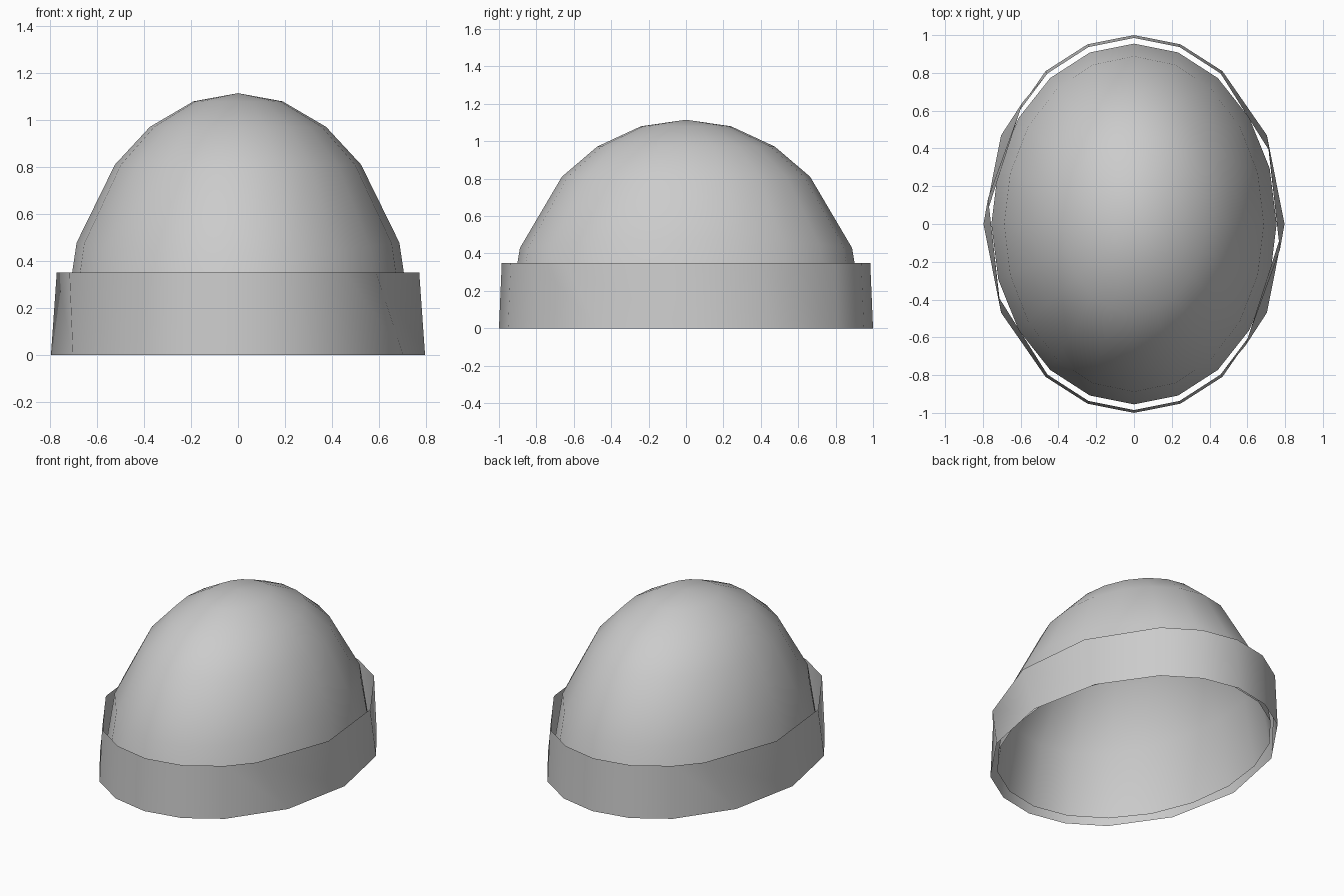
import bpy, bmesh, math

if "Cube" in bpy.data.objects:
    bpy.data.objects.remove(bpy.data.objects["Cube"])

grey = bpy.data.materials.new("knit_grey")
grey.diffuse_color = (0.6, 0.6, 0.6, 1)
grey.use_nodes = True
grey.node_tree.nodes["Principled BSDF"].inputs["Base Color"].default_value = grey.diffuse_color


def make_object(name, bm):
    bmesh.ops.recalc_face_normals(bm, faces=bm.faces)
    mesh = bpy.data.meshes.new(name)
    bm.to_mesh(mesh)
    bm.free()
    mesh.materials.append(grey)
    for p in mesh.polygons:
        p.use_smooth = True
    obj = bpy.data.objects.new(name, mesh)
    bpy.context.collection.objects.link(obj)
    return obj


def bridge(bm, a, b):
    n = len(a)
    for i in range(n):
        j = (i + 1) % n
        bm.faces.new((a[i], a[j], b[j], b[i]))


# Crown: open half ellipsoid, 20 sides
RX, RY, RZ, BASE = 0.755, 0.955, 1.085, 0.03
bm = bmesh.new()
rings = []
for lat in (0, 23, 46, 60.2, 75.4):
    ring = []
    for i in range(20):
        a = math.tau * i / 20
        # the lowest ring sits a little higher at the sides
        t = math.radians(lat + (1.4 * math.cos(2 * a) if lat == 23 else 0))
        ring.append(bm.verts.new((RX * math.cos(a) * math.cos(t),
                                  RY * math.sin(a) * math.cos(t),
                                  BASE + RZ * math.sin(t))))
    rings.append(ring)
for lower, upper in zip(rings, rings[1:]):
    bridge(bm, lower, upper)
tip = bm.verts.new((0, 0, BASE + RZ))
for i in range(20):
    bm.faces.new((rings[-1][i], rings[-1][(i + 1) % 20], tip))
make_object("crown", bm)

# Brim: thin tapered band; angles run clockwise from the back, repeated half a turn on
bottom_angles = (0, 18, 36, 62, 90, 118, 144, 162)
top_angles = (0, 18, 36, 67, 98, 131, 144, 162)


def oval(bm, angles, rx, ry, z):
    return [bm.verts.new((rx * math.sin(math.radians(a + half)),
                          ry * math.cos(math.radians(a + half)), z))
            for half in (0, 180) for a in angles]


bm = bmesh.new()
bridge(bm, oval(bm, bottom_angles, 0.797, 1.0, 0), oval(bm, top_angles, 0.78, 0.985, 0.35))
make_object("brim", bm)
